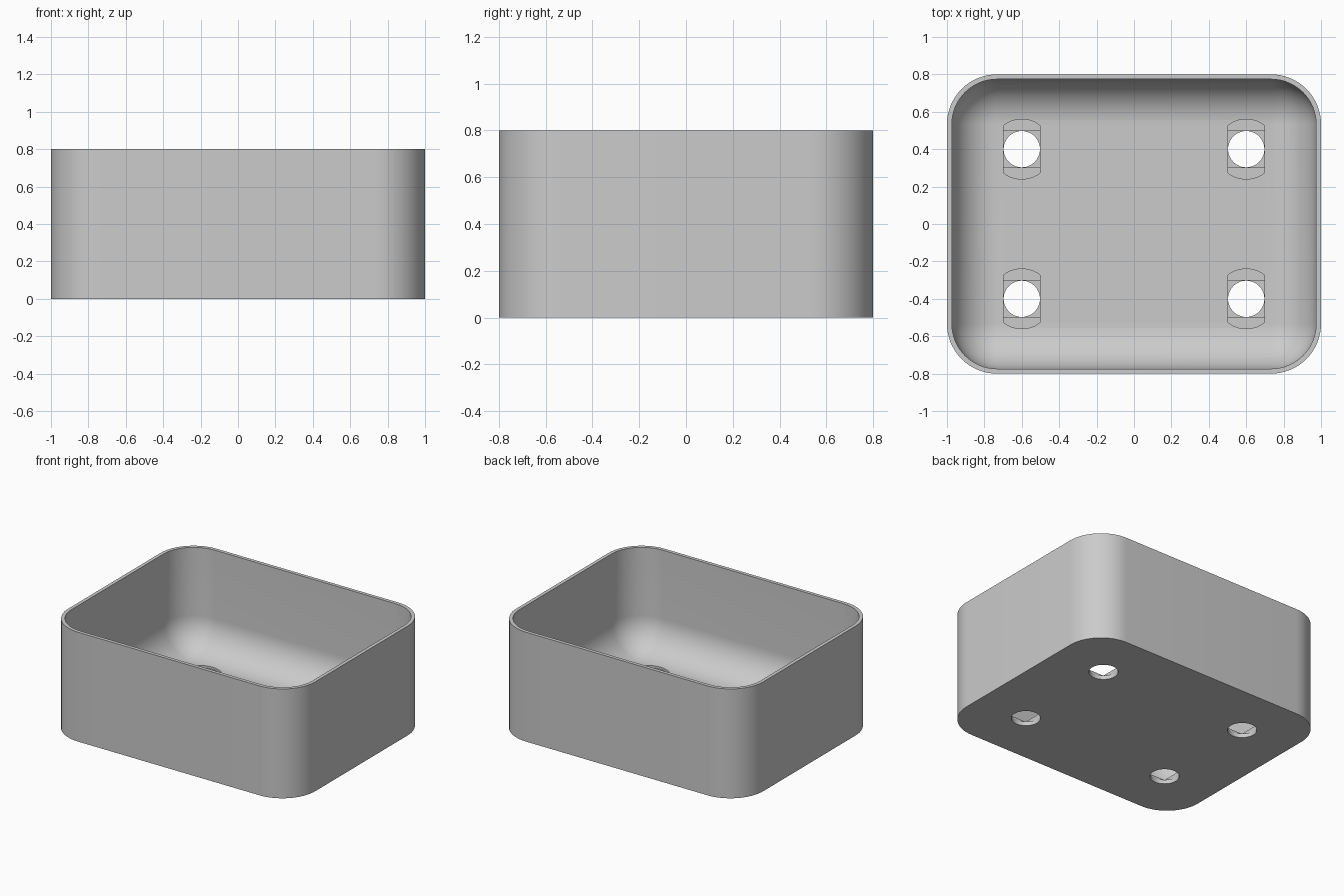
import bpy
import bmesh
from math import sin, cos, pi, asin

if "Cube" in bpy.data.objects:
    bpy.data.objects.remove(bpy.data.objects["Cube"], do_unlink=True)

HALF_X, HALF_Y, HEIGHT = 1.0, 0.8, 0.8
CORNER, WALL, FLOOR = 0.267, 0.026, 0.06
FILLET = CORNER - WALL
HOLE_X, HOLE_Y, HOLE_R, SLOT_R = 0.6, 0.4, 0.097, 0.16
SEGMENTS = 16

grey = bpy.data.materials.new("grey plastic")
grey.use_nodes = True
grey.diffuse_color = (0.6, 0.6, 0.6, 1)
grey.node_tree.nodes["Principled BSDF"].inputs["Base Color"].default_value = (0.6, 0.6, 0.6, 1)


def outline(inset):
    """Rounded rectangle, moved inwards by inset."""
    r = CORNER - inset
    points = []
    for quarter, (sx, sy) in enumerate([(1, 1), (-1, 1), (-1, -1), (1, -1)]):
        for i in range(SEGMENTS + 1):
            a = (quarter + i / SEGMENTS) * pi / 2
            points.append((sx * (HALF_X - CORNER) + r * cos(a),
                           sy * (HALF_Y - CORNER) + r * sin(a)))
    return points


def add_loft(bm, sections):
    """Skin a list of (points, z) sections and close both ends."""
    rings = [[bm.verts.new((x, y, z)) for x, y in pts] for pts, z in sections]
    for low, high in zip(rings, rings[1:]):
        n = len(low)
        for i in range(n):
            j = (i + 1) % n
            bm.faces.new((low[i], low[j], high[j], high[i]))
    bm.faces.new(rings[0][::-1])
    bm.faces.new(rings[-1])


def make_object(name, bm):
    bmesh.ops.remove_doubles(bm, verts=bm.verts, dist=0.0001)
    bmesh.ops.recalc_face_normals(bm, faces=bm.faces)
    mesh = bpy.data.meshes.new(name)
    bm.to_mesh(mesh)
    bm.free()
    mesh.materials.append(grey)
    obj = bpy.data.objects.new(name, mesh)
    bpy.context.collection.objects.link(obj)
    return obj


# Tray shell: outer wall, rim, inner wall and rounded floor edge
bm = bmesh.new()
sections = [(outline(0), 0), (outline(0), HEIGHT), (outline(WALL), HEIGHT)]
for i in range(SEGMENTS + 1):
    a = i / SEGMENTS * pi / 2
    sections.append((outline(WALL + FILLET * (1 - cos(a))),
                     FLOOR + FILLET * (1 - sin(a))))
add_loft(bm, sections)
tray = make_object("tray", bm)

# Screw hole profiles: round hole, square step, round-ended slot
circle = [(HOLE_R * cos(i * pi / 24), HOLE_R * sin(i * pi / 24)) for i in range(48)]
square = [(HOLE_R, HOLE_R), (-HOLE_R, HOLE_R), (-HOLE_R, -HOLE_R), (HOLE_R, -HOLE_R)]
spread = asin(HOLE_R / SLOT_R)
slot = []
for side in (1, -1):
    for i in range(13):
        a = side * pi / 2 + spread * (i / 6 - 1)
        slot.append((SLOT_R * cos(a), SLOT_R * sin(a)))

# Cut each profile at all four corners
for name, profile, low, high in (("slot_cutter", slot, 0.045, 0.15),
                                 ("square_cutter", square, 0.03, 0.1),
                                 ("hole_cutter", circle, -0.1, 0.1)):
    bm = bmesh.new()
    for sx in (1, -1):
        for sy in (1, -1):
            pts = [(x + sx * HOLE_X, y + sy * HOLE_Y) for x, y in profile]
            add_loft(bm, [(pts, low), (pts, high)])
    cutter = make_object(name, bm)
    cutter.hide_render = True
    cut = tray.modifiers.new(name, 'BOOLEAN')
    cut.object = cutter
    cut.operation = 'DIFFERENCE'
    cut.solver = 'EXACT'
    bpy.context.view_layer.objects.active = tray
    bpy.ops.object.modifier_apply(modifier=cut.name)
    bpy.data.objects.remove(cutter, do_unlink=True)

# Smooth the curves, keep the rim and cut edges sharp
bpy.ops.object.select_all(action='DESELECT')
tray.select_set(True)
bpy.context.view_layer.objects.active = tray
bpy.ops.object.shade_smooth_by_angle(angle=pi / 6)
